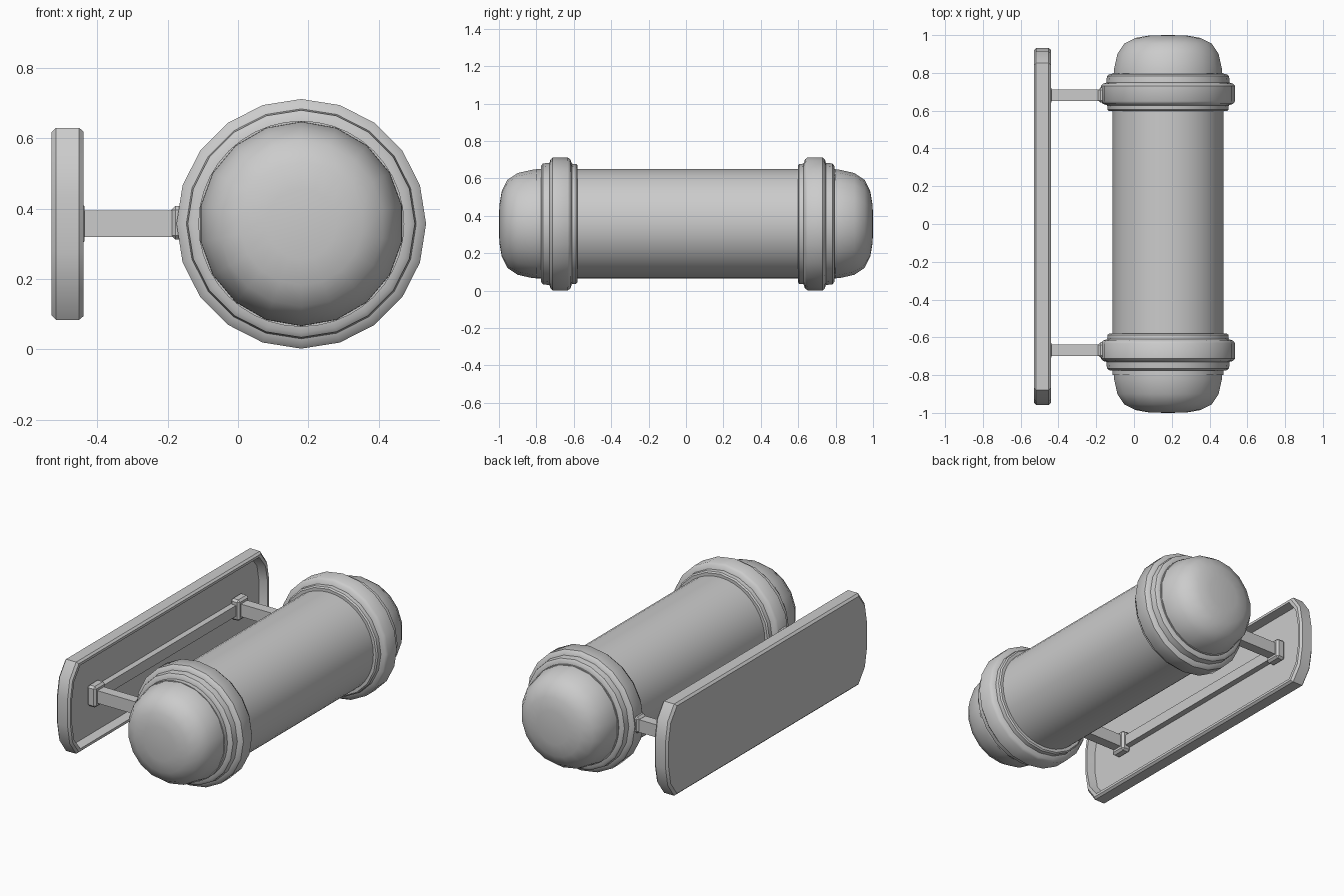
import bpy, bmesh, math

if "Cube" in bpy.data.objects:
    bpy.data.objects.remove(bpy.data.objects["Cube"])

CX, CZ = 0.18, 0.357   # axis of the tube, which runs along y


def finish(name, bm, smooth=None):
    bmesh.ops.recalc_face_normals(bm, faces=bm.faces)
    mesh = bpy.data.meshes.new(name)
    bm.to_mesh(mesh)
    bm.free()
    obj = bpy.data.objects.new(name, mesh)
    bpy.context.collection.objects.link(obj)
    if smooth:
        bpy.ops.object.select_all(action='DESELECT')
        obj.select_set(True)
        bpy.context.view_layer.objects.active = obj
        bpy.ops.object.shade_smooth_by_angle(angle=math.radians(smooth))
    return obj


def lathe(name, profile, sides, smooth):
    """Spin (y, radius) points around the tube axis."""
    bm = bmesh.new()
    rings = []
    for y, r in profile:
        if r == 0:
            rings.append([bm.verts.new((CX, y, CZ))] * sides)
        else:
            rings.append([bm.verts.new((CX + r * math.sin(2 * math.pi * i / sides), y,
                                        CZ - r * math.cos(2 * math.pi * i / sides)))
                          for i in range(sides)])
    for a, b in zip(rings, rings[1:]):
        for i in range(sides):
            j = (i + 1) % sides
            bm.faces.new(list(dict.fromkeys((a[i], a[j], b[j], b[i]))))
    return finish(name, bm, smooth)


def box(name, x, y, z, bevel=0.0):
    bm = bmesh.new()
    bmesh.ops.create_cube(bm, size=1)
    for v in bm.verts:
        for k, (lo, hi) in enumerate((x, y, z)):
            v.co[k] = lo if v.co[k] < 0 else hi
    if bevel:
        bmesh.ops.bevel(bm, geom=bm.edges[:], offset=bevel, segments=1, affect='EDGES')
    return finish(name, bm)


# Main tube
lathe("tube", [(-0.8, 0), (-0.8, 0.293), (0.8, 0.293), (0.8, 0)], 40, 40)

# Rounded end caps, stepped collars and wall arms at both ends
dome = [(1.0, 0), (0.998, 0.1), (0.985, 0.175), (0.955, 0.235),
        (0.90, 0.272), (0.82, 0.29), (0.76, 0.292)]
collar = [(0.785, 0.28), (0.785, 0.31), (0.775, 0.323), (0.74, 0.327), (0.735, 0.343),
          (0.723, 0.355), (0.642, 0.355), (0.628, 0.345), (0.62, 0.322),
          (0.597, 0.32), (0.59, 0.312), (0.59, 0.285)]
for side, label, shift in ((-1, "front", 0.01), (1, "back", 0.008)):
    lathe(label + "_cap", [(side * y, r) for y, r in dome], 18, 50)
    lathe(label + "_collar", [(side * y + shift, r) for y, r in collar], 20, 40)
    ya = side * 0.675 + 0.007
    box(label + "_arm", (-0.49, -0.14), (ya - 0.03, ya + 0.03), (0.32, 0.395))
    box(label + "_arm_foot", (-0.495, -0.437), (ya - 0.05, ya + 0.05), (0.295, 0.42), 0.012)
    box(label + "_arm_clamp", (-0.19, -0.13), (ya - 0.04, ya + 0.04), (0.312, 0.408), 0.012)

# Wall plate: dished panel with a raised rim and clipped ends
quarter = [(0.945, 0.08), (0.925, 0.19), (0.865, 0.273)]
outline = (quarter + [(-y, z) for y, z in reversed(quarter)]
           + [(-y, -z) for y, z in quarter] + [(y, -z) for y, z in reversed(quarter)])
layers = [(-0.53, 0.012), (-0.518, 0), (-0.452, 0), (-0.44, 0.01), (-0.44, 0.025), (-0.49, 0.035)]
bm = bmesh.new()
loops = []
for x, inset in layers:
    sy, sz = 1 - inset / 0.945, 1 - inset / 0.273
    loops.append([bm.verts.new((x, y * sy - 0.013, z * sz + 0.357)) for y, z in outline])
for a, b in zip(loops, loops[1:]):
    for i in range(len(a)):
        j = (i + 1) % len(a)
        bm.faces.new((a[i], a[j], b[j], b[i]))
bm.faces.new(loops[0])
bm.faces.new(loops[-1])
finish("wall_plate", bm, 30)

# Rail joining the arm feet inside the plate
box("plate_rail", (-0.495, -0.455), (-0.66, 0.67), (0.325, 0.39))
